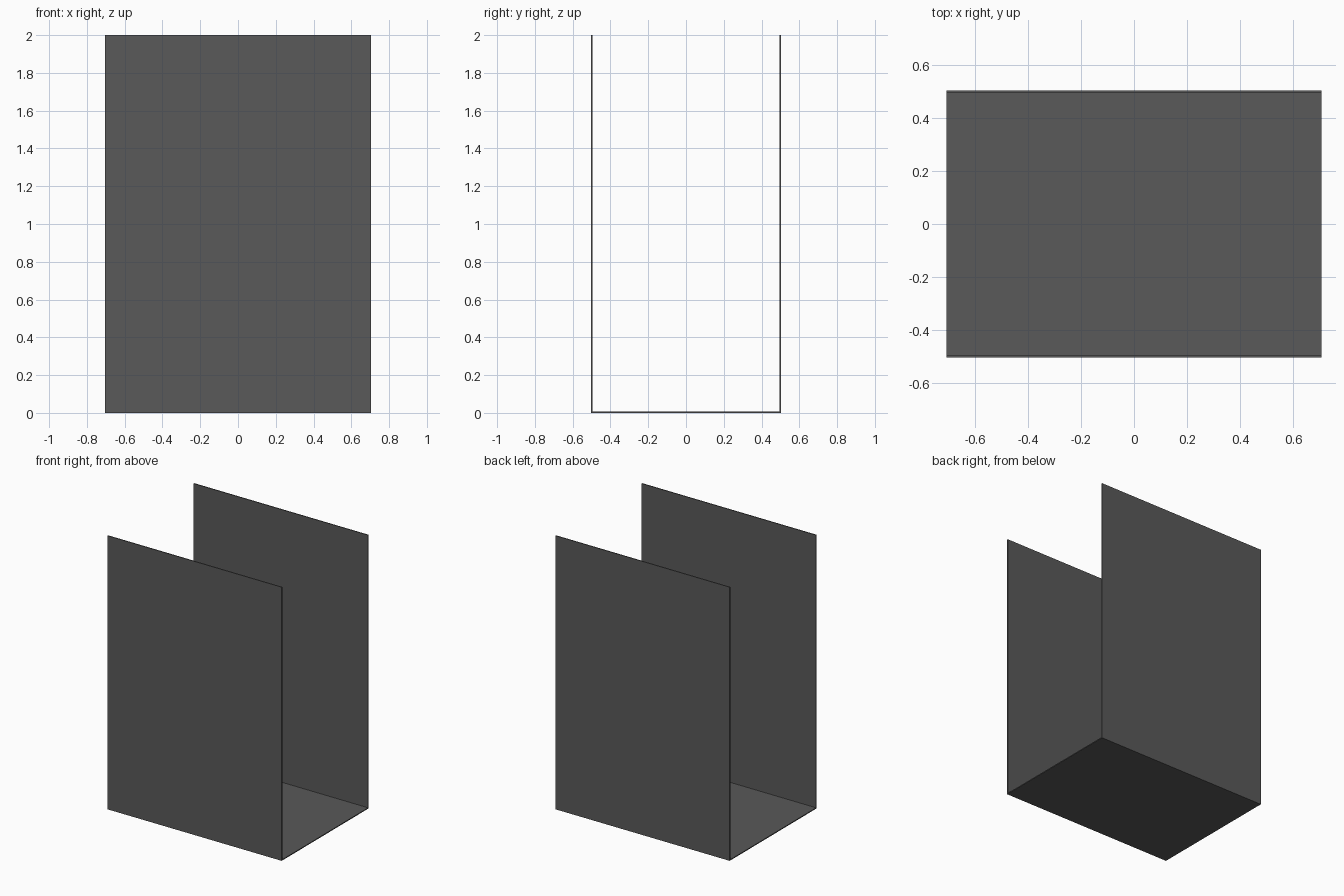
import bpy, bmesh

if "Cube" in bpy.data.objects:
    bpy.data.objects.remove(bpy.data.objects["Cube"])

HALF_X, HALF_Y, HEIGHT, T = 0.705, 0.502, 2.0, 0.007

# dark sheet material
mat = bpy.data.materials.new("dark_grey")
mat.diffuse_color = (0.1, 0.1, 0.1, 1)
mat.use_nodes = True
mat.node_tree.nodes["Principled BSDF"].inputs["Base Color"].default_value = mat.diffuse_color

# U-shaped section (y, z), extruded along x
outer = [(-HALF_Y, HEIGHT), (-HALF_Y, 0), (HALF_Y, 0), (HALF_Y, HEIGHT)]
inner = [(HALF_Y - T, HEIGHT), (HALF_Y - T, T), (-HALF_Y + T, T), (-HALF_Y + T, HEIGHT)]

bm = bmesh.new()
section = bm.faces.new([bm.verts.new((-HALF_X, y, z)) for y, z in outer + inner])
ext = bmesh.ops.extrude_face_region(bm, geom=[section], use_keep_orig=True)
moved = [g for g in ext["geom"] if isinstance(g, bmesh.types.BMVert)]
bmesh.ops.translate(bm, verts=moved, vec=(2 * HALF_X, 0, 0))
bmesh.ops.recalc_face_normals(bm, faces=bm.faces)

# folded channel: floor with two upright walls
mesh = bpy.data.meshes.new("folded_channel")
bm.to_mesh(mesh)
bm.free()
mesh.materials.append(mat)
channel = bpy.data.objects.new("folded_channel", mesh)
bpy.context.collection.objects.link(channel)
